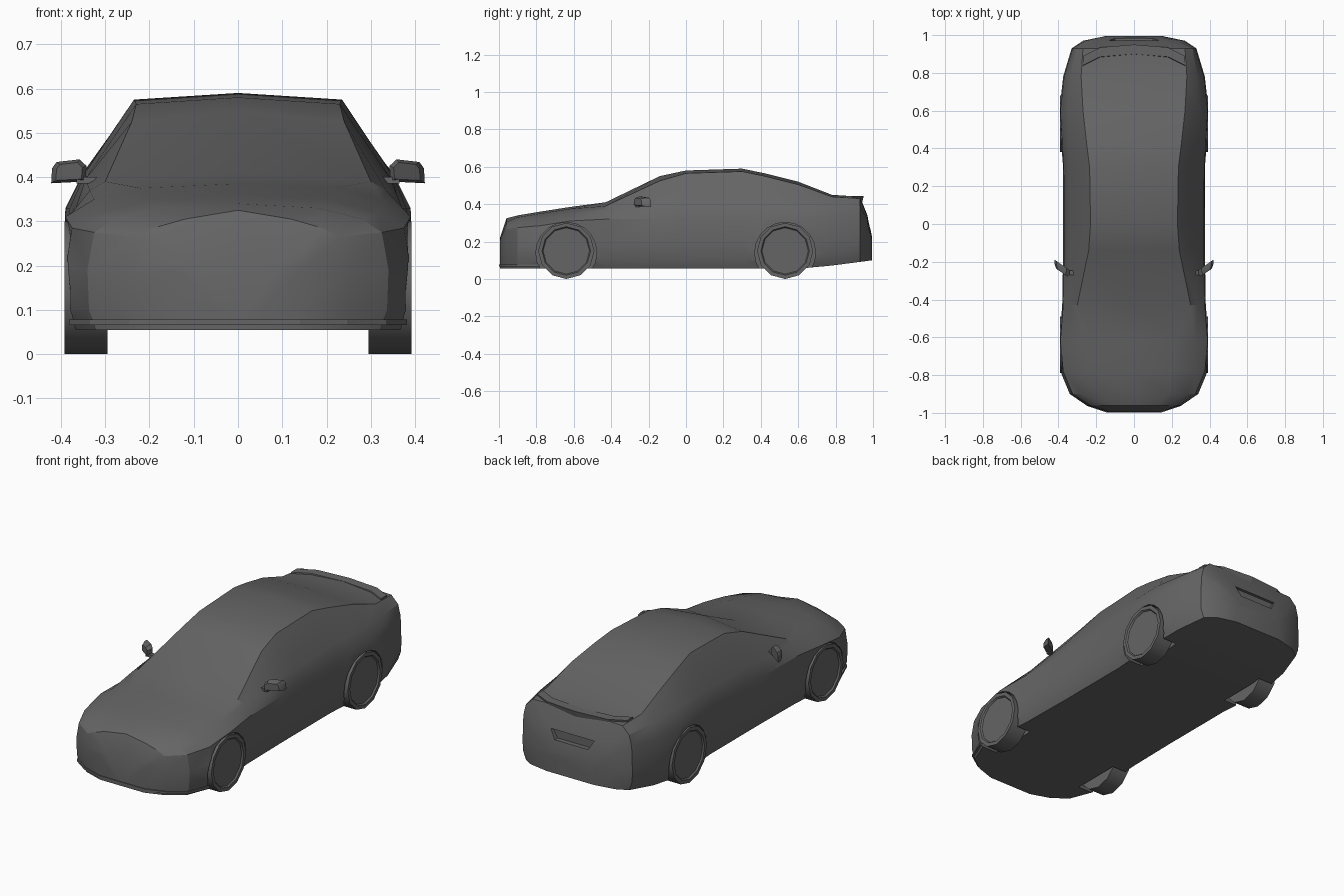
import bpy, bmesh, math
from mathutils import Matrix, Vector

cube = bpy.data.objects.get("Cube")
if cube:
    bpy.data.objects.remove(cube, do_unlink=True)

paint = bpy.data.materials.new("dark_grey")
paint.use_nodes = True
grey = (0.13, 0.13, 0.13, 1)
paint.diffuse_color = grey
paint.node_tree.nodes["Principled BSDF"].inputs["Base Color"].default_value = grey


def make_object(name, bm):
    """Turn a bmesh into a painted object."""
    bmesh.ops.recalc_face_normals(bm, faces=bm.faces[:])
    mesh = bpy.data.meshes.new(name)
    bm.to_mesh(mesh)
    bm.free()
    mesh.materials.append(paint)
    obj = bpy.data.objects.new(name, mesh)
    bpy.context.collection.objects.link(obj)
    return obj


def select_only(obj):
    bpy.ops.object.select_all(action="DESELECT")
    obj.select_set(True)
    bpy.context.view_layer.objects.active = obj


def smooth(obj, degrees):
    select_only(obj)
    bpy.ops.object.shade_smooth_by_angle(angle=math.radians(degrees))


def skin(bm, rings):
    """Join closed rings of points into a capped solid."""
    loops = [[bm.verts.new(p) for p in ring] for ring in rings]
    count = len(loops[0])
    for first, second in zip(loops, loops[1:]):
        for i in range(count):
            j = (i + 1) % count
            bm.faces.new((first[i], first[j], second[j], second[i]))
    bm.faces.new(loops[0])
    bm.faces.new(loops[-1])


def axle_cylinder(bm, radius, sides, inner, outer, y, z):
    """Add a cylinder whose axis runs sideways."""
    place = Matrix.Translation(((inner + outer) / 2, y, z)) @ Matrix.Rotation(math.pi / 2, 4, "Y")
    bmesh.ops.create_cone(bm, cap_ends=True, segments=sides, radius1=radius,
                          radius2=radius, depth=abs(outer - inner), matrix=place)


def cut(target, cutter):
    """Subtract a helper solid, then discard it."""
    cutter.hide_render = True
    mod = target.modifiers.new("cut", "BOOLEAN")
    mod.operation = "DIFFERENCE"
    mod.solver = "EXACT"
    mod.object = cutter
    select_only(target)
    bpy.ops.object.modifier_apply(modifier=mod.name)
    bpy.data.objects.remove(cutter, do_unlink=True)


# Body stations: y, half width, shoulder x z, belt x z, roof edge x z, centre z
stations = [
    (-.995, .14, .13, .205, .1, .21, .05, .215, .22),
    (-.96, .25, .23, .265, .19, .285, .12, .305, .325),
    (-.9, .34, .325, .275, .28, .305, .18, .33, .34),
    (-.78, .39, .375, .285, .32, .32, .2, .35, .36),
    (-.62, .395, .39, .31, .325, .35, .22, .375, .385),
    (-.43, .38, .375, .32, .335, .37, .3, .39, .41),
    (-.14, .375, .37, .32, .345, .395, .24, .525, .55),
    (0, .375, .37, .32, .342, .4, .23, .565, .58),
    (.3, .375, .372, .33, .345, .41, .235, .575, .59),
    (.42, .385, .38, .33, .347, .41, .25, .55, .565),
    (.6, .395, .39, .33, .35, .41, .27, .505, .52),
    (.78, .375, .37, .33, .335, .4, .28, .44, .45),
    (.93, .33, .325, .33, .31, .39, .27, .43, .44),
    (.97, .27, .26, .29, .23, .32, .15, .335, .34),
    (.995, .15, .14, .21, .1, .215, .05, .22, .225),
]


def body_ring(y, width, sx, sz, bx, bz, rx, rz, top):
    floor = .055 + max(0, y - .65) * .13
    side = [(width * .94, floor), (width * .99, floor + .045), (width, .19),
            (sx, sz), (bx, bz), (rx, rz)]
    half = [(0, floor)] + side + [(0, top)]
    outline = half + [(-x, z) for x, z in reversed(side)]
    return [(x, y, z) for x, z in outline]


bm = bmesh.new()
skin(bm, [body_ring(*s) for s in stations])
body = make_object("body", bm)

# Wheel arches cut into the body
axles = {"front": -.64, "rear": .53}
sides = {"left": 1, "right": -1}
for y in axles.values():
    for s in sides.values():
        bm = bmesh.new()
        axle_cylinder(bm, .163, 20, s * .28, s * .5, y, .14)
        cut(body, make_object("arch_cutter", bm))

# Tapered recess in the tail panel
bm = bmesh.new()
recess = [(-.13, .325), (.13, .325), (.1, .275), (-.1, .275)]
skin(bm, [[(x, y, z) for x, z in recess] for y in (.957, 1.1)])
cut(body, make_object("recess_cutter", bm))
smooth(body, 24)

# Thin lip following the plan of the nose
bm = bmesh.new()
nose = [(s[1] * .97 + .004, s[0] - .004) for s in stations[:4]]
plan = nose + [(-x, y) for x, y in reversed(nose)]
skin(bm, [[(x, y, z) for x, y in plan] for z in (.066, .078)])
make_object("front_lip", bm)

# Tail lip along the edge of the boot lid
bm = bmesh.new()
edge = [(-.27, .89), (-.18, .935), (0, .95), (.18, .935), (.27, .89)]
lip = [(x, y) for x, y in edge] + [(x, y - .05) for x, y in reversed(edge)]
skin(bm, [[(x, y - drop, z) for x, y in lip] for drop, z in ((.012, .395), (0, .443))])
make_object("boot_lip", bm)

# Wheels with a shallow dished face
for end, y in axles.items():
    for side, s in sides.items():
        bm = bmesh.new()
        axle_cylinder(bm, .15, 12, s * .295, s * .392, y, .15)
        bm.normal_update()
        face = max(bm.faces, key=lambda f: s * f.calc_center_median().x)
        bmesh.ops.inset_region(bm, faces=[face], thickness=.02)
        bmesh.ops.inset_region(bm, faces=[face], thickness=.006, depth=-.008)
        smooth(make_object(f"{end}_{side}_wheel", bm), 35)

# Door mirrors, swept back toward the tip
shell = [(.345, .39), (.342, .425), (.358, .44), (.41, .434), (.42, .42), (.422, .386)]
centre = Vector((.38, .412))
for side, s in sides.items():
    bm = bmesh.new()
    rings = []
    for scale, offset in ((.75, -.022), (1, 0), (1, .02)):
        points = [centre + (Vector(p) - centre) * scale for p in shell]
        rings.append([(s * p.x, -.265 + (p.x - .34) * .7 + offset, p.y) for p in points])
    skin(bm, rings)
    # Short stalk from the door
    skin(bm, [[(s * x, y, z) for y, z in ((-.27, .385), (-.245, .385), (-.245, .4), (-.27, .4))]
              for x in (.32, .365)])
    smooth(make_object(f"{side}_mirror", bm), 30)
